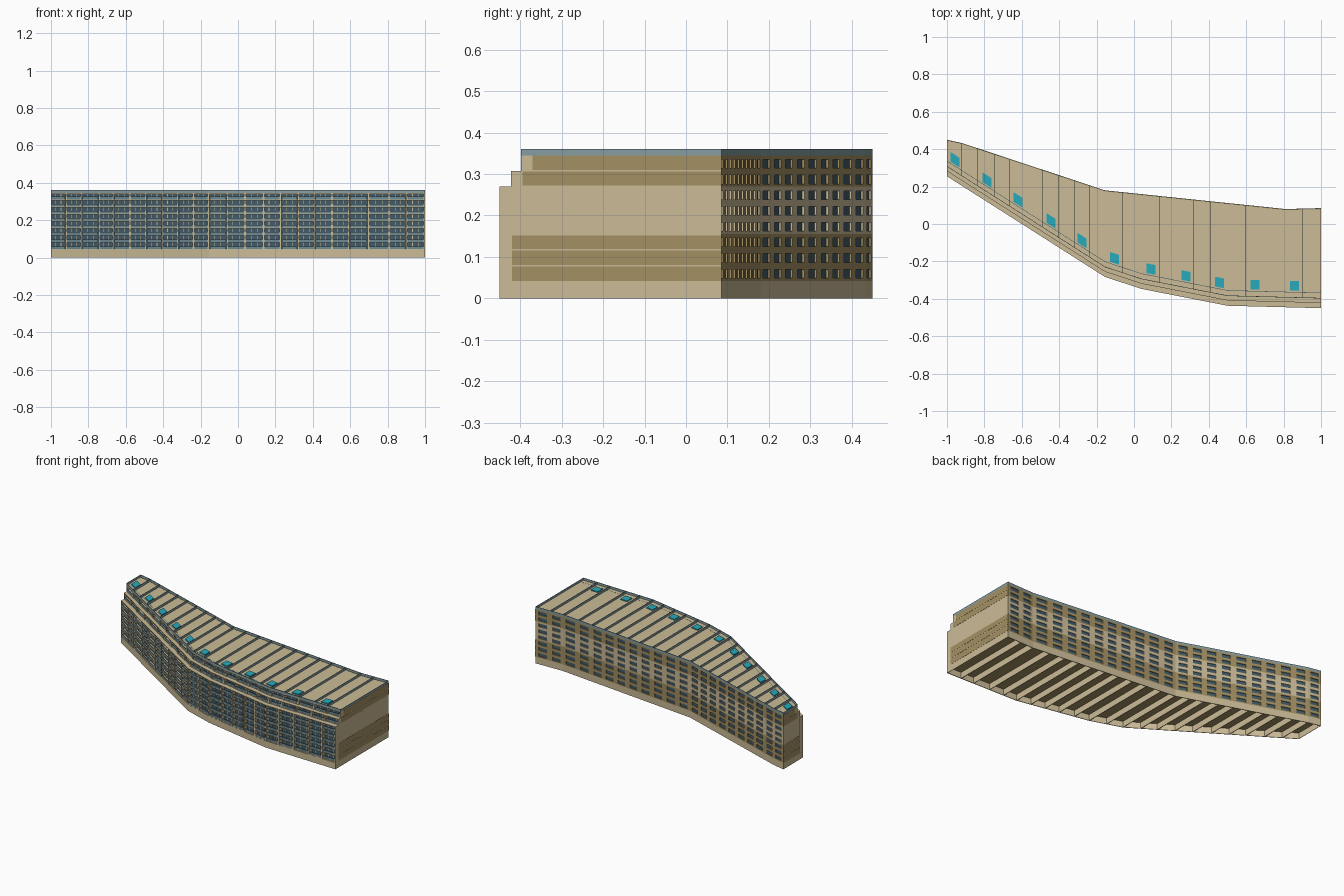
import bpy, bmesh

if "Cube" in bpy.data.objects:
    bpy.data.objects.remove(bpy.data.objects["Cube"])

# ---- plan: bay boundaries, front and back lines of the bent block
XS = [-1, -.92, -.835, -.745, -.665, -.58, -.49, -.405, -.32, -.24, -.155, -.06,
      .04, .134, .23, .32, .41, .5, .594, .695, .81, .9, 1]
FRONT = [(-1, .255), (-.155, -.283), (.04, -.347), (.5, -.437), (1, -.45)]
BACK = [(-1, .45), (-.92, .433), (-.155, .18), (.81, .08), (1, .085)]
BASE, PITCH, ROOF, TOP = .042, .0379, .345, .36
SETBACK = [0, 0, 0, 0, 0, 0, .028, .052]
DARK_FLOORS = (0, 1, 2, 6, 7)


def line(pts, x):
    for (xa, ya), (xb, yb) in zip(pts, pts[1:]):
        if x <= xb:
            return ya + (yb - ya) * (x - xa) / (xb - xa)
    return pts[-1][1]


def front(off):
    return lambda x: line(FRONT, x) + off


def back(off):
    return lambda x: line(BACK, x) + off


def material(name, rgb):
    m = bpy.data.materials.new(name)
    m.diffuse_color = (*rgb, 1)
    m.use_nodes = True
    m.node_tree.nodes["Principled BSDF"].inputs["Base Color"].default_value = m.diffuse_color
    return m


TAN = material("tan", (.60, .50, .31))
OCHRE = material("ochre", (.37, .28, .125))
GLASS = material("dark_glass", (.055, .105, .14))
RAIL = material("rail_glass", (.15, .25, .29))
EDGE = material("roof_edge", (.24, .34, .36))
CYAN = material("cyan", (.02, .40, .50))
parts = {}


def mesh_of(name, mat):
    if name not in parts:
        parts[name] = (bmesh.new(), mat)
    return parts[name][0]


def block(name, mat, x0, x1, ya, yb, z0, z1):
    """Box whose front and back faces follow the plan lines ya(x), yb(x)."""
    bm = mesh_of(name, mat)
    lo, hi = [[bm.verts.new((x, f(x), z)) for x, f in
               ((x0, ya), (x1, ya), (x1, yb), (x0, yb))] for z in (z0, z1)]
    bm.faces.new(lo[::-1])
    bm.faces.new(hi)
    for i in range(4):
        j = (i + 1) % 4
        bm.faces.new((lo[i], lo[j], hi[j], hi[i]))


# ---- stepped party walls between the bays, with raised roof ribs
T = .002
for i, x in enumerate(XS):
    x0, x1 = max(x - T, -1), min(x + T, 1)
    block("party_walls", TAN, x0, x1, front(0), back(-.001), 0, .268)
    block("party_walls", TAN, x0, x1, front(.028), back(-.001), .268, .307)
    block("party_walls", TAN, x0, x1, front(.052), back(-.001), .307, ROOF)
    block("roof_ribs", EDGE, max(x - .001, -1), min(x + .001, 1),
          front(.052), back(0), ROOF, TOP)

for i, (a, b) in enumerate(zip(XS, XS[1:])):
    odd = i % 2
    w = b - a
    # shell: plinth, ground slab, roof, parapets
    block("plinth", TAN, a, b, front(0), front(.004), 0, BASE)
    block("plinth", TAN, a, b, back(-.004), back(0), 0, BASE)
    block("ground_slab", OCHRE, a, b, front(.003), back(-.003), BASE - .004, BASE)
    block("roof", TAN, a, b, front(.052), back(-.002), ROOF - .004, ROOF)
    block("parapet", EDGE, a, b, front(.052), front(.055), ROOF, TOP)
    block("parapet", EDGE, a, b, back(-.003), back(0), ROOF, TOP)
    # skylight boxes on every second bay
    if not odd:
        m = (a + b) / 2 + .003
        block("skylights", CYAN, m - .024, m + .024, front(.09), front(.142), ROOF, ROOF + .006)

    block("back_glass", GLASS, a, b, back(-.008), back(-.005), BASE, ROOF)
    for k, off in enumerate(SETBACK):
        z = BASE + k * PITCH
        zt = z + PITCH
        # balcony slab, rail and recessed glazing
        r = off + (.005 if odd else .001)
        block("balcony_slabs", TAN, a, b, front(r), front(off + .032), z, z + .004)
        block("balcony_rails", RAIL, a + .004, b - .004, front(r + .001),
              front(r + .003), z + .004, z + .018)
        block("front_glazing", GLASS, a, b, front(off + .028), front(off + .031), z, zt)
        for t in (.33, .67):
            x = a + w * t
            block("mullions", TAN, x - .0015, x + .0015, front(off + .026),
                  front(off + .029), z + .004, zt)
        # cover of the terraces where the block steps back
        if k in (5, 6):
            block("terrace_slabs", TAN, a, b, front(off), front(off + .058), zt - .003, zt)
        # projecting frame fins on alternate bays
        if odd:
            for x in (a + .004, b - .004):
                block("frame_fins", TAN, x - .003, x + .003, front(off), front(off + .03),
                      z - (.0 if k else .003), zt)
        # back wall: spandrels and piers around one window per bay
        mat, name = (OCHRE, "back_wall_dark") if k in DARK_FLOORS else (TAN, "back_wall")
        zw0, zw1 = z + .007, z + .028
        block(name, mat, a, b, back(-.006), back(0), z, zw0)
        block(name, mat, a, b, back(-.006), back(0), zw1, zt)
        block(name, mat, a, a + .2 * w, back(-.006), back(0), zw0, zw1)
        block(name, mat, b - .2 * w, b, back(-.006), back(0), zw0, zw1)

# ---- darker floor bands on both end walls
for x, d in ((-1, -.001), (1, .001)):
    y0, y1 = line(FRONT, x), line(BACK, x)
    for z0, z1, off in ((.042, .077, .03), (.081, .115, .03), (.119, .152, .03),
                        (.272, .306, .056), (.31, .345, .08)):
        block("end_bands", OCHRE, min(x, x + d), max(x, x + d),
              lambda _, y=y0 + off: y, lambda _, y=y1: y, z0, z1)

# ---- write the parts out as objects
for name, (bm, mat) in parts.items():
    bmesh.ops.recalc_face_normals(bm, faces=bm.faces)
    me = bpy.data.meshes.new(name)
    bm.to_mesh(me)
    bm.free()
    me.materials.append(mat)
    bpy.context.collection.objects.link(bpy.data.objects.new(name, me))
